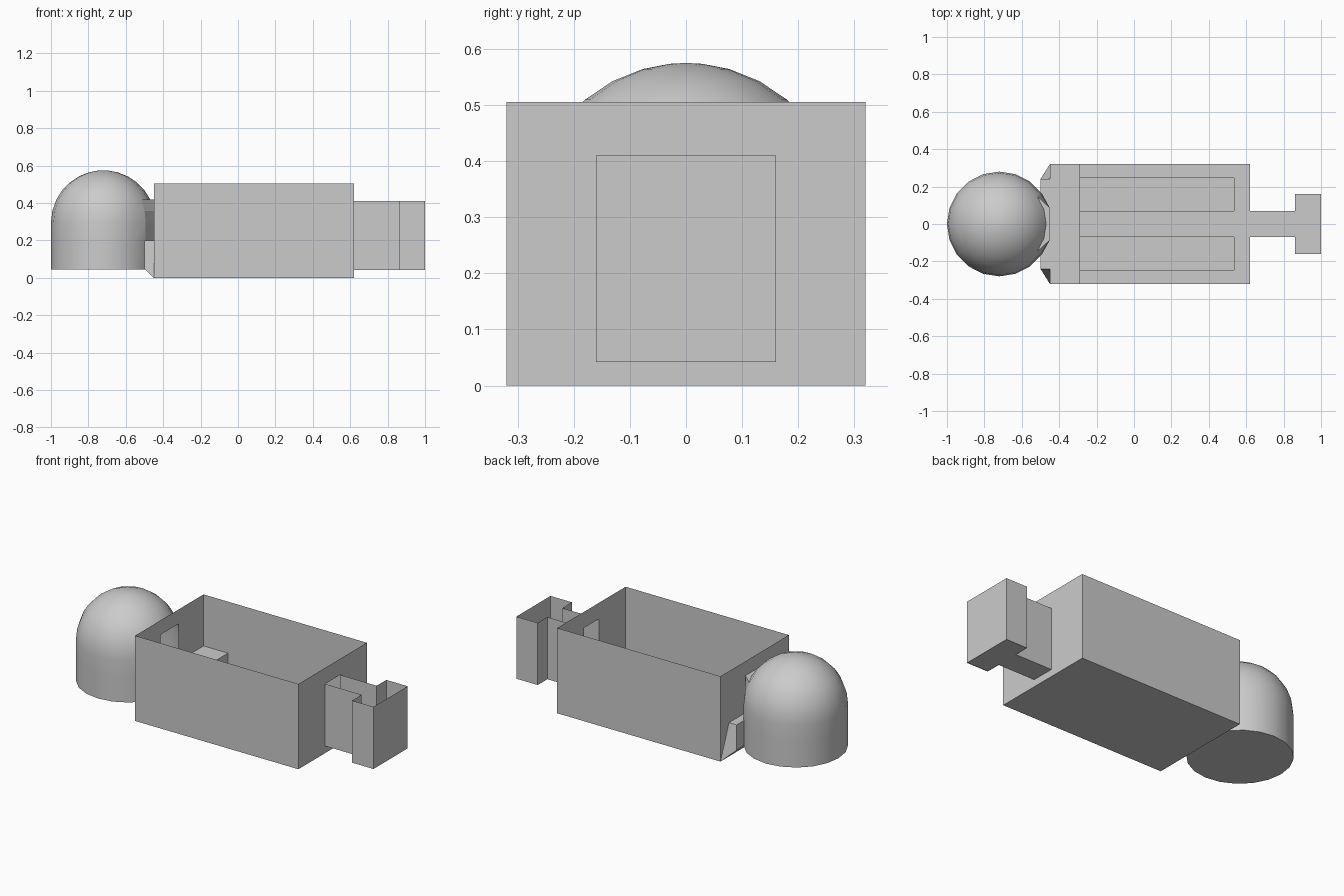
import bpy, bmesh
from math import sin, cos, tau, radians

if "Cube" in bpy.data.objects:
    bpy.data.objects.remove(bpy.data.objects["Cube"])


def make(name, faces):
    """Object from a list of polygons, merged into one mesh."""
    bm = bmesh.new()
    for f in faces:
        bm.faces.new([bm.verts.new(p) for p in f])
    bmesh.ops.remove_doubles(bm, verts=bm.verts, dist=1e-4)
    bmesh.ops.recalc_face_normals(bm, faces=bm.faces)
    me = bpy.data.meshes.new(name)
    bm.to_mesh(me)
    bm.free()
    ob = bpy.data.objects.new(name, me)
    bpy.context.collection.objects.link(ob)
    return ob


def flat(x0, x1, y0, y1, z):
    return [(x0, y0, z), (x1, y0, z), (x1, y1, z), (x0, y1, z)]


def across(x, y0, y1, z0, z1):
    return [(x, y0, z0), (x, y1, z0), (x, y1, z1), (x, y0, z1)]


def strip(path, z0, z1):
    return [[(*a, z0), (*b, z0), (*b, z1), (*a, z1)] for a, b in zip(path, path[1:])]


def end_wall(x, w, z0, z1, base):
    """End wall with a central opening."""
    f = [across(x, -W, W, z1, H), across(x, -W, -w, z0, z1), across(x, w, W, z0, z1)]
    if base < z0:
        f.append(across(x, -W, W, base, z0))
    return f


L, R, W, H = -0.45, 0.62, 0.32, 0.505
STEP, FLOOR, SX = 0.2, 0.042, -0.29

# Open thin-walled tray
tray = [flat(L, R, -W, W, 0)]
for y in (-W, W):
    tray += strip([(L, y), (R, y)], 0, H)
tray += end_wall(R, 0.07, FLOOR, 0.41, 0)
tray += end_wall(L, 0.085, STEP, 0.42, STEP)
make("tray", tray)

# Inner floor with two long recesses
px, y0, y1 = 0.535, 0.07, 0.245
floor = [flat(SX, px, -y0, y0, FLOOR), flat(px, R, -W, W, FLOOR)]
for s in (-1, 1):
    floor.append(flat(SX, px, s * y1, s * W, FLOOR))
    a, b = s * y0, s * y1
    floor += strip([(SX, a), (px, a), (px, b), (SX, b), (SX, a)], 0.005, FLOOR)
    floor.append(flat(SX, px, a, b, 0.005))
make("recessed_floor", floor)

# Raised step and its tapered nose
step = [flat(L, SX, -W, W, STEP), across(SX, -W, W, FLOOR, STEP)]
nose = across(-0.5, -0.24, 0.24, 0.05, STEP)
base = [(L, -W, 0), (L, W, 0), (L, 0.24, STEP), (L, -0.24, STEP)]
step.append(nose)
for i in range(4):
    j = (i + 1) % 4
    step.append([nose[i], nose[j], base[j], base[i]])
for s in (-1, 1):
    step.append([(L, s * 0.24, STEP), (L, s * W, 0), (L, s * W, STEP)])
make("entry_step", step)

# Hollow dome with a mouth facing the tray
N, CX, RAD = 20, -0.72, 0.28
prof = [(RAD, 0.045), (RAD, STEP)]
prof += [(RAD * cos(radians(a)), 0.295 + RAD * sin(radians(a)))
         for a in (0, 13, 26.5, 38, 50, 62, 74, 84)]


def ring(k, i):
    r, z = prof[k]
    return (CX + r * cos(tau * i / N), r * sin(tau * i / N), z)


dome = [[ring(0, i) for i in range(N)]]
for k in range(len(prof) - 1):
    for i in range(-2, N - 2):
        if not (1 <= k <= 3 and i < 2):
            dome.append([ring(k, i), ring(k, i + 1), ring(k + 1, i + 1), ring(k + 1, i)])
dome += [[ring(-1, i), ring(-1, i + 1), (CX, 0, 0.295 + RAD)] for i in range(N)]
dome_ob = make("dome", dome)
bpy.context.view_layer.objects.active = dome_ob
dome_ob.select_set(True)
bpy.ops.object.shade_smooth_by_angle(angle=radians(30))

# Flared throat joining dome mouth to tray opening
throat = []
for s in (-1, 1):
    for k in range(1, 4):
        zs = [min(prof[m][1], 0.42) for m in (k, k + 1)]
        throat.append([ring(k, 2 * s), ring(k + 1, 2 * s),
                       (L, s * 0.085, zs[1]), (L, s * 0.085, zs[0])])
for i in range(-2, 2):
    throat.append([ring(4, i), ring(4, i + 1),
                   (L, (i + 1) * 0.0425, 0.42), (L, i * 0.0425, 0.42)])
make("throat", throat)

# Open-topped T-shaped connector
tee = [flat(0.86, 1, -0.16, 0.16, 0.045), flat(R, 0.91, -0.07, 0.07, FLOOR)]
half = [(R, 0.07), (0.86, 0.07), (0.86, 0.16), (1, 0.16)]
outline = half + [(x, -y) for x, y in reversed(half)]
tee += strip(outline, FLOOR, 0.41)
make("tee_connector", tee)
